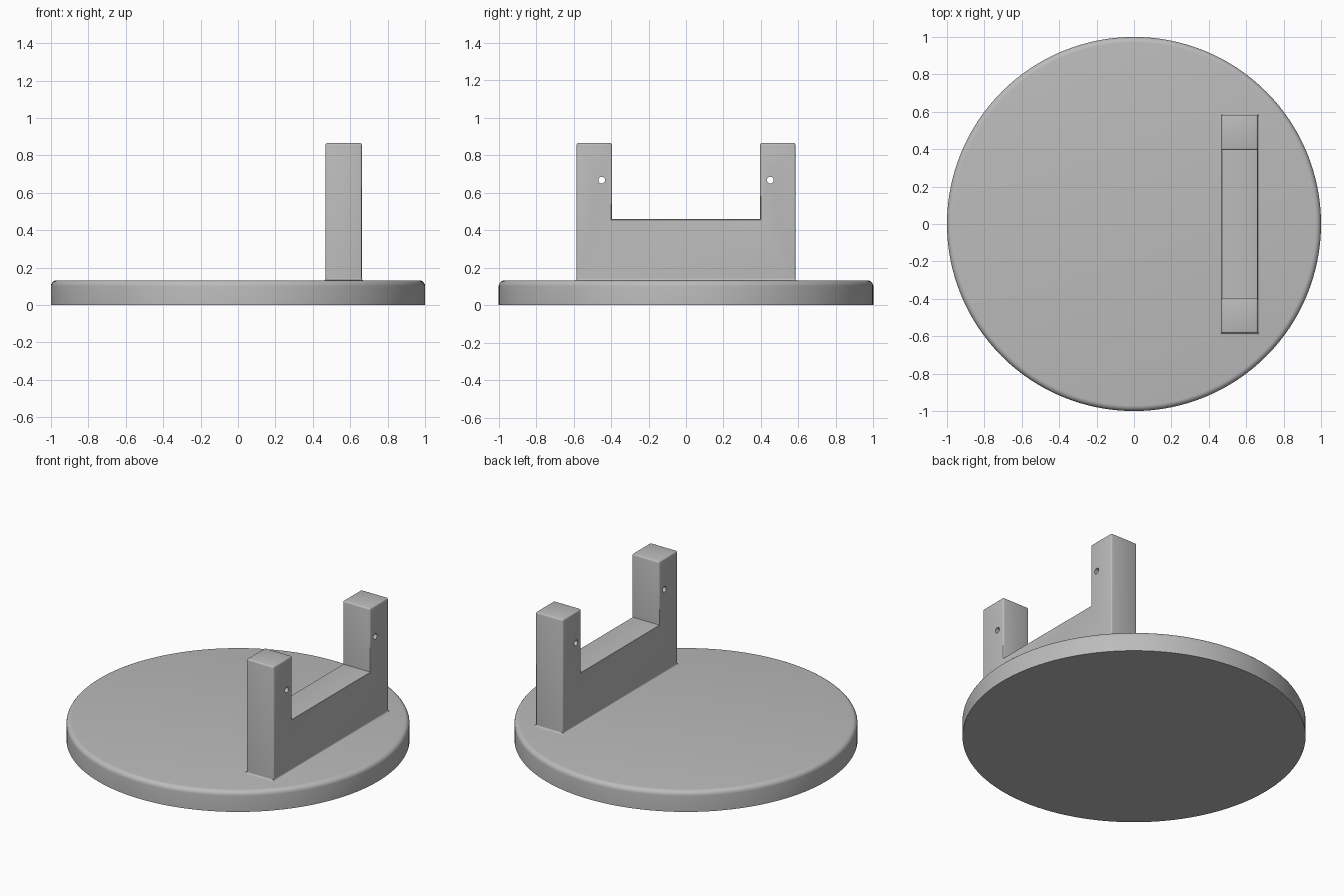
import bpy, bmesh
from math import pi, sin, cos
from mathutils import Matrix

cube = bpy.data.objects.get("Cube")
if cube:
    bpy.data.objects.remove(cube, do_unlink=True)

grey = bpy.data.materials.new("plain_grey")
grey.use_nodes = True
colour = (0.5, 0.5, 0.5, 1)
grey.diffuse_color = colour
grey.node_tree.nodes["Principled BSDF"].inputs["Base Color"].default_value = colour

BASE_TOP = 0.132
X0, X1 = 0.468, 0.662      # bracket thickness
HALF = 0.584               # bracket half width
SLOT = 0.395               # slot half width
SLOT_Z, TOP_Z = 0.46, 0.866


def make_object(name, bm, smooth=True):
    bmesh.ops.recalc_face_normals(bm, faces=bm.faces[:])
    mesh = bpy.data.meshes.new(name)
    bm.to_mesh(mesh)
    bm.free()
    mesh.materials.append(grey)
    ob = bpy.data.objects.new(name, mesh)
    bpy.context.collection.objects.link(ob)
    if smooth:
        bpy.ops.object.select_all(action="DESELECT")
        ob.select_set(True)
        bpy.context.view_layer.objects.active = ob
        bpy.ops.object.shade_smooth_by_angle(angle=pi / 6)
    return ob


# Round base with a softened upper rim
bm = bmesh.new()
bmesh.ops.create_cone(bm, cap_ends=True, segments=128, radius1=1, radius2=1,
                      depth=BASE_TOP, matrix=Matrix.Translation((0, 0, BASE_TOP / 2)))
rim = [e for e in bm.edges if all(v.co.z > BASE_TOP - 0.01 for v in e.verts)]
bmesh.ops.bevel(bm, geom=rim, offset=0.03, segments=5, profile=0.5, affect="EDGES")
make_object("round_base", bm)

# U-shaped bracket: extruded side profile with softened outer edges
half = [(HALF, BASE_TOP - 0.02), (HALF, TOP_Z), (SLOT, TOP_Z), (SLOT, SLOT_Z)]
profile = half + [(-y, z) for y, z in reversed(half)]
bm = bmesh.new()
face = bm.faces.new([bm.verts.new((X0, y, z)) for y, z in profile])
grown = bmesh.ops.extrude_face_region(bm, geom=[face])["geom"]
bmesh.ops.translate(bm, vec=(X1 - X0, 0, 0),
                    verts=[g for g in grown if isinstance(g, bmesh.types.BMVert)])
bmesh.ops.recalc_face_normals(bm, faces=bm.faces[:])
outer = [e for e in bm.edges if e.is_convex and max(v.co.z for v in e.verts) > BASE_TOP]
bmesh.ops.bevel(bm, geom=outer, offset=0.01, segments=3, profile=0.5, affect="EDGES")
bracket = make_object("bracket", bm, smooth=False)

# Pin holes through both posts
bm = bmesh.new()
for side in (-1, 1):
    place = Matrix.Translation(((X0 + X1) / 2, side * 0.45, 0.668)) @ Matrix.Rotation(pi / 2, 4, "Y")
    bmesh.ops.create_cone(bm, cap_ends=True, segments=24, radius1=0.018, radius2=0.018,
                          depth=0.4, matrix=place)
cutter = make_object("hole_cutter", bm, smooth=False)
cut = bracket.modifiers.new("pin_holes", "BOOLEAN")
cut.operation = "DIFFERENCE"
cut.solver = "EXACT"
cut.object = cutter
bpy.ops.object.select_all(action="DESELECT")
bracket.select_set(True)
bpy.context.view_layer.objects.active = bracket
bpy.ops.object.modifier_apply(modifier=cut.name)
bpy.data.objects.remove(cutter, do_unlink=True)
bpy.ops.object.shade_smooth_by_angle(angle=pi / 6)

# Small concave fillet where the bracket meets the base
bm = bmesh.new()
R, STEPS = 0.01, 4
rings = []
for i in range(STEPS + 1):
    a = i / STEPS * pi / 2
    out, z = R * (1 - sin(a)), BASE_TOP + R * (1 - cos(a))
    corners = [(X0 - out, -HALF - out), (X1 + out, -HALF - out),
               (X1 + out, HALF + out), (X0 - out, HALF + out)]
    rings.append([bm.verts.new((x, y, z)) for x, y in corners])
for low, high in zip(rings, rings[1:]):
    for k in range(4):
        n = (k + 1) % 4
        bm.faces.new((low[k], low[n], high[n], high[k]))
bm.faces.new(rings[0])
bm.faces.new(rings[-1])
make_object("bracket_fillet", bm)
